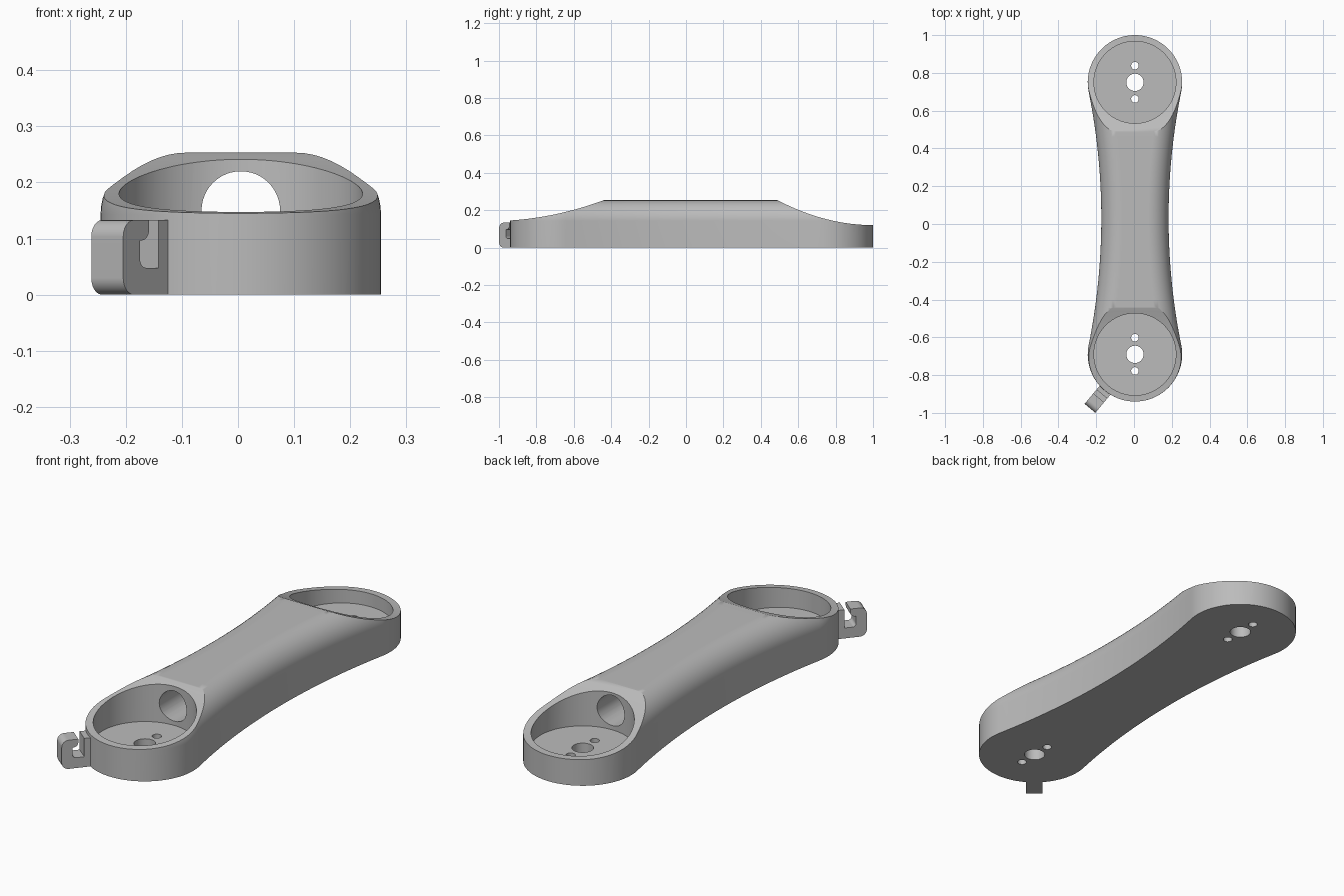
import bpy, bmesh
from math import sin, cos, asin, pi
from mathutils import Matrix, Vector

cube = bpy.data.objects.get("Cube")
if cube:
    bpy.data.objects.remove(cube, do_unlink=True)

grey = bpy.data.materials.new("plain grey")
grey.use_nodes = True
colour = (0.5, 0.5, 0.5, 1)
grey.diffuse_color = colour
grey.node_tree.nodes["Principled BSDF"].inputs["Base Color"].default_value = colour

CX, CY = 0.005, 0.03          # middle of the arm
SPAN, END_R, WAIST = 0.72, 0.25, 0.178
TOP, FILLET = 0.253, 0.11


def make_object(name, bm):
    bmesh.ops.recalc_face_normals(bm, faces=bm.faces)
    mesh = bpy.data.meshes.new(name)
    bm.to_mesh(mesh)
    bm.free()
    mesh.materials.append(grey)
    obj = bpy.data.objects.new(name, mesh)
    bpy.context.collection.objects.link(obj)
    return obj


def loft(name, rings):
    """Closed solid skinned through rings of equal point count."""
    bm = bmesh.new()
    loops = [[bm.verts.new(p) for p in ring] for ring in rings]
    for a, b in zip(loops, loops[1:]):
        for i in range(len(a)):
            j = (i + 1) % len(a)
            bm.faces.new((a[i], a[j], b[j], b[i]))
    bm.faces.new(loops[0][::-1])
    bm.faces.new(loops[-1])
    return make_object(name, bm)


def rod(name, centre, radius, length, sides, matrix=Matrix()):
    bm = bmesh.new()
    bmesh.ops.create_cone(bm, cap_ends=True, segments=sides, radius1=radius,
                          radius2=radius, depth=length,
                          matrix=Matrix.Translation(centre) @ matrix)
    return make_object(name, bm)


def cut(target, cutter):
    cutter.hide_render = True
    mod = target.modifiers.new("cut", 'BOOLEAN')
    mod.operation, mod.solver, mod.object = 'DIFFERENCE', 'EXACT', cutter
    bpy.context.view_layer.objects.active = target
    bpy.ops.object.modifier_apply(modifier=mod.name)
    bpy.data.objects.remove(cutter, do_unlink=True)


def smooth(obj):
    bpy.ops.object.select_all(action='DESELECT')
    obj.select_set(True)
    bpy.context.view_layer.objects.active = obj
    bpy.ops.object.shade_smooth_by_angle(angle=0.5)
    mod = obj.modifiers.new("weighted normals", 'WEIGHTED_NORMAL')
    mod.keep_sharp = True


def outline(inset, z):
    """Two round ends joined by tangent concave sides, inset evenly."""
    big = (SPAN**2 + WAIST**2 - END_R**2) / (2 * (END_R - WAIST))
    t = asin(SPAN / (big + END_R))
    side, end = big + inset, END_R - inset
    half = []
    for i in range(32):
        a = -t + 2 * t * i / 32
        half.append((big + WAIST - side * cos(a), side * sin(a)))
    for i in range(48):
        a = -t + (pi + 2 * t) * i / 48
        half.append((end * cos(a), SPAN + end * sin(a)))
    both = half + [(-x, -y) for x, y in half]
    return [(CX + x, CY + y, z) for x, y in both]


# Arm body with a rounded top edge
rings = [outline(0, 0)]
for i in range(13):
    a = pi / 2 * i / 12
    rings.append(outline(FILLET * (1 - cos(a)), TOP - FILLET + FILLET * sin(a)))
arm = loft("arm_body", rings)

# Curved scoops lowering the top at each end
for tip, direction, low, linear, square in (
        (1.0, -0.51, 0.12, 0.0, 0.133), (-0.94, 0.50, 0.145, 0.032, 0.076)):
    profile = []
    for i in range(25):
        f = -0.1 + 1.2 * i / 24
        profile.append((tip + direction * f, low + linear * f + square * f * f))
    profile += [(profile[-1][0], 0.5), (profile[0][0], 0.5)]
    cut(arm, loft("scoop_cutter", [[(x, y, z) for y, z in profile] for x in (-0.5, 0.5)]))

# Round pockets with a shaft hole and two screw holes
for side in (-1, 1):
    y = CY + SPAN * side
    cut(arm, rod("pocket_cutter", (CX, y, 0.26), 0.217, 0.4, 96))
    for offset, radius in ((0, 0.046), (0.088, 0.02), (-0.088, 0.02)):
        cut(arm, rod("hole_cutter", (CX, y + offset, 0), radius, 0.3, 32))

# Cable tunnel between the pockets
cut(arm, rod("tunnel_cutter", (CX, CY, 0.15), 0.07, 2 * SPAN, 48,
             Matrix.Rotation(pi / 2, 4, 'X')))
smooth(arm)


# Cable hook on the front end: profile of (distance from pocket centre, height)
def corner(r, z, radius, start):
    return [(r + radius * cos(start + pi / 2 * i / 6),
             z + radius * sin(start + pi / 2 * i / 6)) for i in range(7)]


profile = [(0.237, 0), (0.237, 0.133), (0.274, 0.133)]
profile += [(0.274, 0.048)]
profile += corner(0.310, 0.063, 0.015, -pi / 2)
profile += [(0.325, 0.097)]
profile += corner(0.319, 0.116, 0.019, pi)[::-1]
profile += [(0.300, 0.133)]
profile += corner(0.342, 0.103, 0.03, 0)[::-1]
profile += corner(0.342, 0.03, 0.03, -pi / 2)[::-1]

out = Vector((-0.64, -0.768, 0))
across = Vector((0.768, -0.64, 0))
base = Vector((CX, CY - SPAN, 0))
hook = loft("cable_hook", [[base + out * r + across * w + Vector((0, 0, z))
                            for r, z in profile] for w in (-0.037, 0.037)])
smooth(hook)
